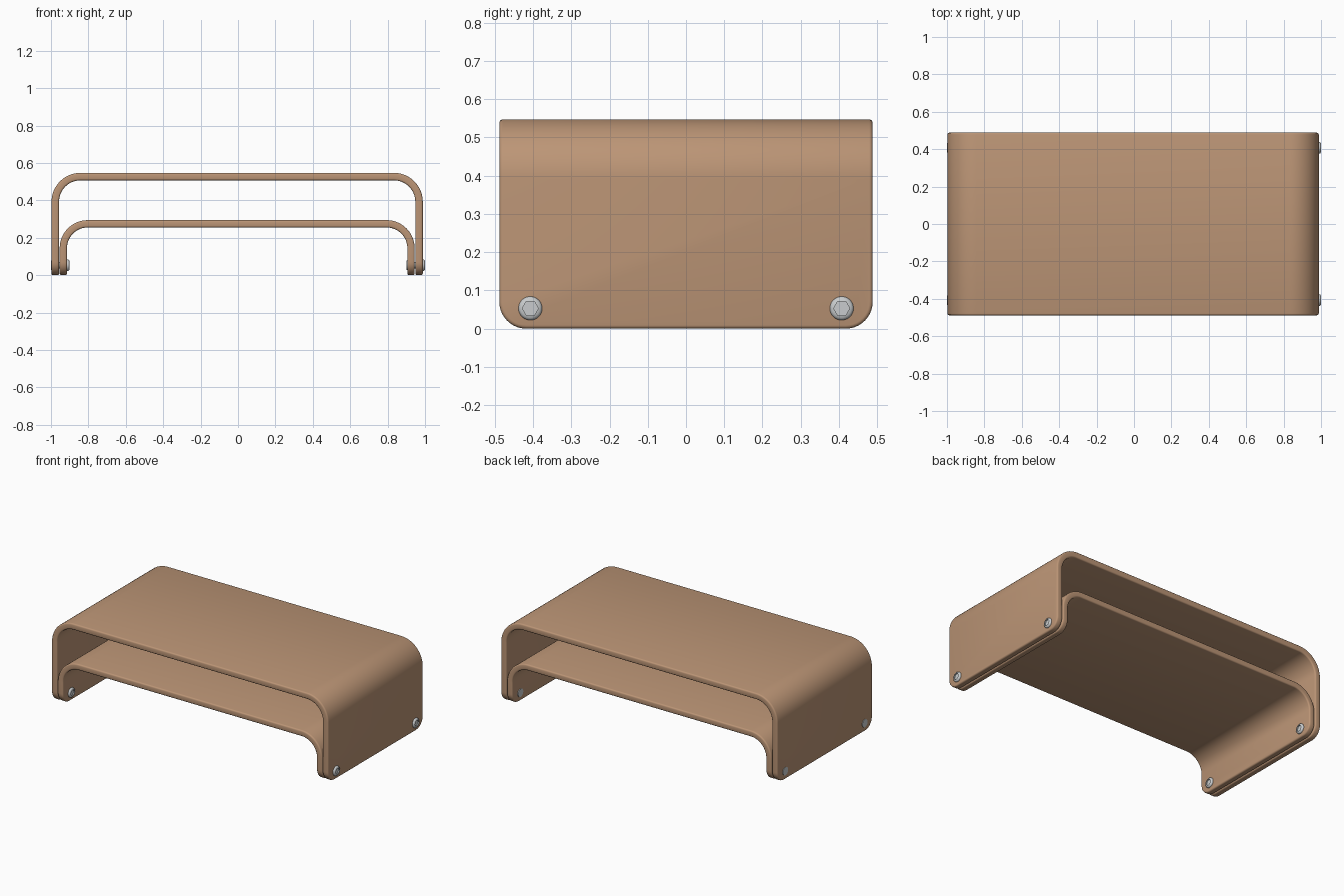
import bpy, bmesh, math

if "Cube" in bpy.data.objects:
    bpy.data.objects.remove(bpy.data.objects["Cube"])

CX = -0.0045          # shells sit slightly left because bolt heads all face +x
DEPTH = 0.488         # half depth
BOLT_Y, BOLT_Z = 0.407, 0.053


def material(name, rgb):
    m = bpy.data.materials.new(name)
    m.diffuse_color = (*rgb, 1)
    m.use_nodes = True
    m.node_tree.nodes["Principled BSDF"].inputs["Base Color"].default_value = m.diffuse_color
    return m


wood = material("warm_wood", (0.50, 0.30, 0.18))
steel = material("light_steel", (0.58, 0.60, 0.61))


def finish(bm, name, mat, angle):
    bmesh.ops.recalc_face_normals(bm, faces=bm.faces)
    me = bpy.data.meshes.new(name)
    bm.to_mesh(me)
    bm.free()
    me.materials.append(mat)
    ob = bpy.data.objects.new(name, me)
    bpy.context.collection.objects.link(ob)
    bpy.ops.object.select_all(action='DESELECT')
    ob.select_set(True)
    bpy.context.view_layer.objects.active = ob
    bpy.ops.object.shade_smooth_by_angle(angle=math.radians(angle))
    return ob


def arch(half, top, r, segs=16):
    """Upside-down U outline from the left foot to the right foot."""
    left = [(-half, 0)]
    for i in range(segs + 1):
        a = math.pi / 2 * i / segs
        left.append((-half + r - r * math.cos(a), top - r + r * math.sin(a)))
    return left + [(-x, z) for x, z in reversed(left)]


def shell(name, half, top, r, thick):
    """Bent plywood sheet with rounded feet corners and softened edges."""
    bm = bmesh.new()
    outer = arch(half, top, r)
    inner = arch(half - thick, top - thick, r - thick)
    rows = [[bm.verts.new((x + CX, y, z)) for x, z in pts]
            for pts, y in ((outer, -DEPTH), (outer, DEPTH),
                           (inner, DEPTH), (inner, -DEPTH))]
    for k in range(4):
        a, b = rows[k], rows[(k + 1) % 4]
        for i in range(len(a) - 1):
            bm.faces.new((a[i], a[i + 1], b[i + 1], b[i]))
    for i in (0, -1):
        bm.faces.new([row[i] for row in rows])
    bmesh.ops.recalc_face_normals(bm, faces=bm.faces)
    # large radius on the lower front and back corners of each leg
    corners = [e for e in bm.edges
               if all(v.co.z < 1e-5 for v in e.verts)
               and abs(e.verts[0].co.y - e.verts[1].co.y) < 1e-5]
    bmesh.ops.bevel(bm, geom=corners, offset=0.07, offset_type='OFFSET',
                    segments=10, profile=0.5, affect='EDGES')
    # small rounding on all remaining sharp edges
    sharp = [e for e in bm.edges
             if len(e.link_faces) == 2 and e.calc_face_angle() > 0.7]
    bmesh.ops.bevel(bm, geom=sharp, offset=0.009, offset_type='OFFSET',
                    segments=3, profile=0.5, affect='EDGES')
    return finish(bm, name, wood, 35)


def bolt(name, x, y):
    """Button-head bolt pointing along +x, with a hex socket and a flat tail."""
    n = 36
    #        radius, x offset, is hexagonal
    rings = [(0.026, -0.087, 0), (0.026, -0.080, 0), (0.018, -0.080, 0),
             (0.018, 0.0, 0), (0.031, 0.0, 0), (0.031, 0.004, 0),
             (0.029, 0.008, 0), (0.025, 0.011, 0), (0.021, 0.0125, 1),
             (0.021, 0.005, 1)]
    bm = bmesh.new()
    loops = []
    for r, dx, is_hex in rings:
        loop = []
        for i in range(n):
            a = 2 * math.pi * i / n
            rr = r
            if is_hex:
                rr *= math.cos(math.pi / 6) / math.cos(a % (math.pi / 3) - math.pi / 6)
            loop.append(bm.verts.new((x + dx, y + rr * math.cos(a),
                                      BOLT_Z + rr * math.sin(a))))
        loops.append(loop)
    for a, b in zip(loops, loops[1:]):
        for i in range(n):
            j = (i + 1) % n
            bm.faces.new((a[i], a[j], b[j], b[i]))
    bm.faces.new(loops[0])
    bm.faces.new(loops[-1])
    return finish(bm, name, steel, 35)


# two nested bent sheets
shell("outer_shell", 0.9925, 0.547, 0.155, 0.040)
shell("inner_shelf", 0.9490, 0.294, 0.150, 0.039)

# four bolts through the paired legs
for side, x in (("left", -0.913), ("right", 0.988)):
    for end, s in (("front", -1), ("back", 1)):
        bolt(f"bolt_{side}_{end}", x, s * BOLT_Y)
